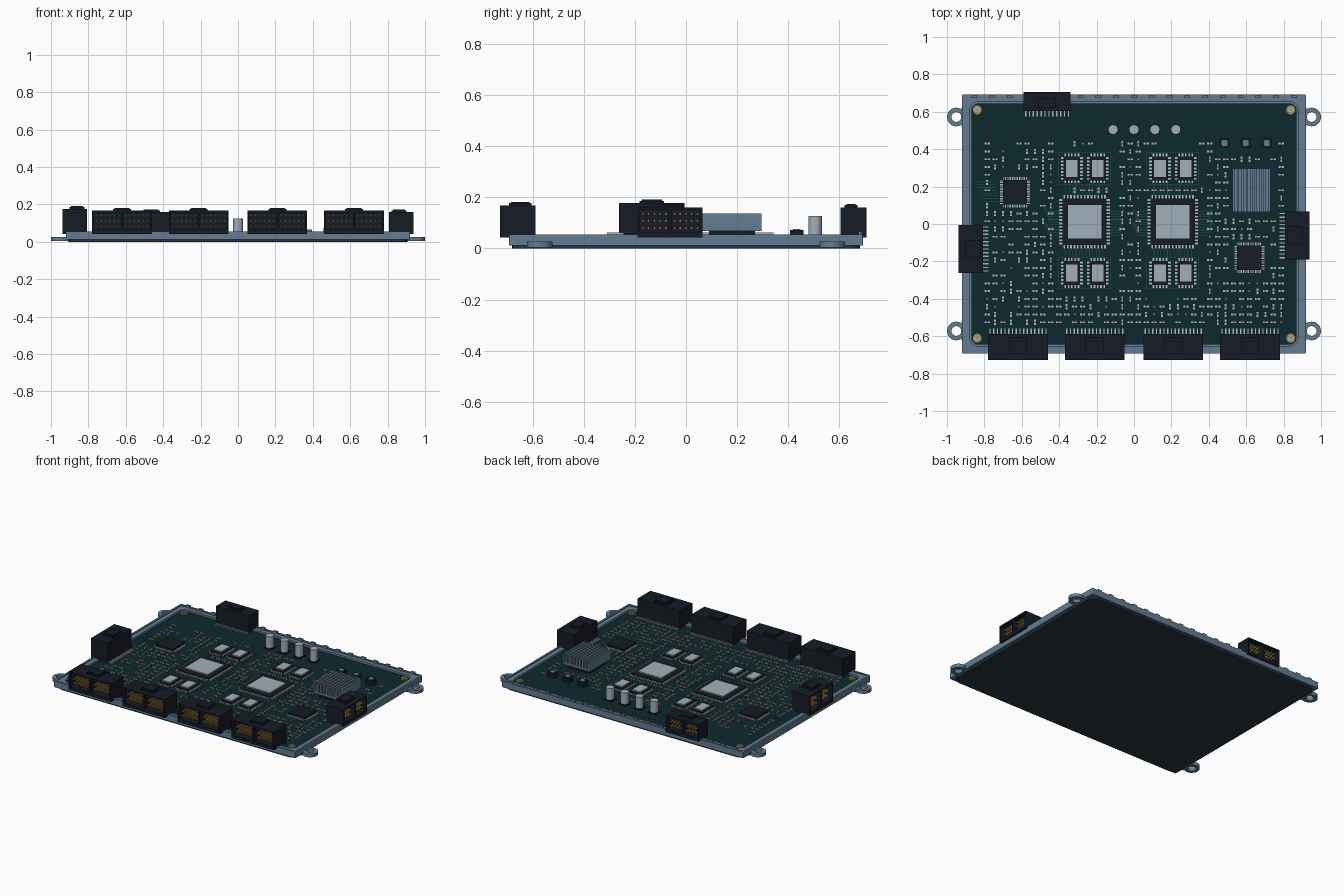
import bpy, bmesh, math, random
from mathutils import Matrix, Vector

if "Cube" in bpy.data.objects:
    bpy.data.objects.remove(bpy.data.objects["Cube"])

random.seed(7)
TOP = 0.040  # upper face of the circuit board


def mat(name, rgb):
    m = bpy.data.materials.new(name)
    m.diffuse_color = [(c / 255) ** 2.2 for c in rgb] + [1]
    m.use_nodes = True
    m.node_tree.nodes["Principled BSDF"].inputs["Base Color"].default_value = m.diffuse_color
    return m


STEEL = mat("blue_steel", (98, 124, 145))
BASE = mat("dark_base", (44, 56, 64))
BOARD = mat("board_green", (20, 45, 49))
TRACE = mat("trace_green", (38, 82, 84))
BLACK = mat("black_plastic", (28, 33, 42))
SILVER = mat("silver", (160, 174, 186))
TIN = mat("tin", (178, 188, 190))
GOLD = mat("gold", (176, 138, 70))
COPPER = mat("copper_brown", (130, 88, 58))


def finish(bm, name, m):
    bmesh.ops.recalc_face_normals(bm, faces=bm.faces)
    me = bpy.data.meshes.new(name)
    bm.to_mesh(me)
    bm.free()
    me.materials.append(m)
    ob = bpy.data.objects.new(name, me)
    bpy.context.collection.objects.link(ob)
    return ob


def boxes(name, items, m, M=Matrix()):
    """One object from boxes given as (x0, x1, y0, y1, z0, z1)."""
    bm = bmesh.new()
    for x0, x1, y0, y1, z0, z1 in items:
        T = Matrix.Translation(((x0 + x1) / 2, (y0 + y1) / 2, (z0 + z1) / 2))
        S = Matrix.Diagonal((x1 - x0, y1 - y0, z1 - z0, 1))
        bmesh.ops.create_cube(bm, size=1, matrix=M @ T @ S)
    return finish(bm, name, m)


def cbox(x, y, w, d, z0, z1):
    return (x - w / 2, x + w / 2, y - d / 2, y + d / 2, z0, z1)


def outline(w, d, r, n=6):
    pts = []
    for k, (sx, sy) in enumerate([(1, 1), (-1, 1), (-1, -1), (1, -1)]):
        for i in range(n + 1):
            a = math.pi / 2 * (k + i / n)
            pts.append((sx * (w / 2 - r) + r * math.cos(a), sy * (d / 2 - r) + r * math.sin(a)))
    return pts


def plate(name, size, z0, z1, m, hole=None, at=(0, 0)):
    """Rounded rectangle (width, depth, radius), optionally with a rounded hole."""
    bm = bmesh.new()
    loop = lambda s, z: [bm.verts.new((x + at[0], y + at[1], z)) for x, y in outline(*s)]
    lo, hi = loop(size, z0), loop(size, z1)
    n = len(lo)
    rings = [lo, hi]
    if hole:
        rings += [loop(hole, z1), loop(hole, z0), lo]
    else:
        bm.faces.new(lo)
        bm.faces.new(hi)
    for a, b in zip(rings, rings[1:]):
        for i in range(n):
            j = (i + 1) % n
            bm.faces.new((a[i], a[j], b[j], b[i]))
    return finish(bm, name, m)


def smooth(ob):
    for p in ob.data.polygons:
        p.use_smooth = abs(p.normal.z) < 0.5
    for e in ob.data.edges:
        a, b = (ob.data.vertices[i].co.z for i in e.vertices)
        e.use_edge_sharp = abs(a - b) < 1e-5


# Housing: base plate, square outer rim, rounded inner ledge, circuit board
plate("base_plate", (1.81, 1.36, 0.05), 0, 0.018, BASE)
plate("tray_floor", (1.835, 1.38, 0.008), 0.014, 0.024, STEEL)
plate("tray_rim", (1.84, 1.385, 0.006), 0.012, 0.055, STEEL, (1.815, 1.36, 0.015))
plate("inner_ledge", (1.82, 1.365, 0.015), 0.02, 0.049, STEEL, (1.755, 1.305, 0.045))
plate("circuit_board", (1.74, 1.29, 0.04), 0.022, TOP, BOARD)
boxes("rim_tabs", [cbox(-0.855 + i * 0.095, 0.682, 0.03, 0.014, 0.05, 0.066)
                   for i in range(19) if not 3 <= i <= 5], STEEL)

# Mounting ears and board screws
for sx in (-1, 1):
    for sy in (-1, 1):
        ey = 0.572 * sy
        smooth(plate("mounting_ear", (0.1, 0.1, 0.05), 0.004, 0.027, STEEL,
                     (0.052, 0.052, 0.026), (0.95 * sx, ey)))
        boxes("ear_web", [cbox(0.909 * sx, ey, 0.025, 0.1, 0.004, 0.027)], STEEL)
        at = (0.838 * sx, 0.61 * sy)
        smooth(plate("screw_washer", (0.048, 0.048, 0.024), TOP, TOP + 0.005, GOLD, at=at))
        smooth(plate("screw_head", (0.03, 0.03, 0.015), TOP, TOP + 0.012, SILVER,
                     (0.012, 0.012, 0.006), at))


# Connectors: built opening towards local -y, then turned into place
def connector(name, x, y, angle, w, d, top):
    M = Matrix.Translation((x, y, 0)) @ Matrix.Rotation(angle, 4, 'Z')
    h, f, b, t = w / 2, -d / 2, d / 2, 0.01
    z0 = TOP + 0.003
    walls = [(-h, h, f, b, z0, z0 + 0.022), (-h, h, f, b, top - t, top), (-h, h, b - 0.045, b, z0, top),
             (-h, -h + t, f, b, z0, top), (h - t, h, f, b, z0, top), (-0.006, 0.006, f, b, z0, top),
             (-0.048, 0.048, f + 0.035, b - 0.015, top, top + 0.009),
             (-0.04, 0.04, f + 0.043, b - 0.023, top, top + 0.014)]
    boxes(name + "_shell", walls, BLACK, M)
    n = max(3, round(w / 0.05))
    pins = []
    for s in (-1, 1):
        for i in range(n):
            px = s * (0.006 + (i + 0.5) * (h - 0.016) / n)
            for k in range(3):
                pz = z0 + 0.022 + (top - t - z0 - 0.022) * (k + 0.5) / 3
                pins.append((px - 0.004, px + 0.004, f + 0.022, b - 0.04, pz - 0.005, pz + 0.005))
    boxes(name + "_pins", pins, GOLD, M)
    m = round(w / 0.02)
    leads = [cbox((i + 0.5) * w / m - h, b + 0.014, 0.007, 0.03, TOP, TOP + 0.008) for i in range(m)]
    boxes(name + "_leads", leads, TIN, M)


for x in (-0.62, -0.21, 0.21, 0.62):
    connector("front_connector", x, -0.658, 0, 0.32, 0.138, 0.168)
connector("back_connector", -0.465, 0.655, math.pi, 0.25, 0.102, 0.160)
connector("left_connector", -0.872, -0.134, -math.pi / 2, 0.255, 0.13, 0.177)
connector("right_connector", 0.872, -0.062, math.pi / 2, 0.255, 0.13, 0.160)

keep = []  # areas kept free of small parts


def edge_parts(x, y, w, d, n, m, long, wide, z1):
    """Small blocks lined up on all four sides of a chip."""
    out = []
    for s in (-1, 1):
        out += [cbox(x + ((i + 0.5) / n - 0.5) * w, y + s * (d + long) / 2, wide, long, TOP, z1) for i in range(n)]
        out += [cbox(x + s * (w + long) / 2, y + ((i + 0.5) / m - 0.5) * d, long, wide, TOP, z1) for i in range(m)]
    return out


# Processors and memory chips with metal lids
def lidded(name, x, y, body, lid, n, m, long):
    bw, bd = body
    boxes(name + "_body", [cbox(x, y, bw, bd, TOP, 0.054)], BLACK)
    boxes(name + "_lid", [cbox(x, y, *lid, 0.054, 0.062)], SILVER)
    boxes(name + "_edge_parts", edge_parts(x, y, bw, bd, n, m, long, 0.009, TOP + 0.008), TIN)
    keep.append((x, y, bw / 2 + 0.05, bd / 2 + 0.04))


for cx in (-0.264, 0.207):
    lidded("processor", cx, 0.012, (0.236, 0.25), (0.178, 0.178), 13, 14, 0.018)
    for dx in (-0.068, 0.07):
        for my in (0.297, -0.262):
            lidded("memory_chip", cx + dx, my, (0.088, 0.13), (0.062, 0.092), 5, 7, 0.014)

# Flat leaded chips
for x, y in ((-0.636, 0.17), (0.617, -0.18)):
    boxes("leaded_chip_body", [cbox(x, y, 0.13, 0.13, TOP + 0.003, 0.06)], BLACK)
    boxes("leaded_chip_leads", edge_parts(x, y, 0.13, 0.13, 14, 14, 0.016, 0.005, TOP + 0.006), TIN)
    keep.append((x, y, 0.11, 0.11))

# Finned heat sink over its chip
hx, hy = 0.628, 0.18
boxes("heat_sink_chip", [cbox(hx, hy, 0.16, 0.18, TOP, 0.068)], BLACK)
fins = [cbox(hx - 0.096 + i * 0.024, hy, 0.013, 0.231, 0.08, 0.137) for i in range(9)]
boxes("heat_sink", [cbox(hx, hy, 0.205, 0.231, 0.068, 0.082)] + fins, STEEL)
keep.append((hx, hy, 0.13, 0.14))

# Capacitor cans and power inductors
for x in (-0.112, 0, 0.112, 0.224):
    smooth(plate("capacitor_can", (0.052, 0.052, 0.026), TOP + 0.006, 0.126, SILVER, at=(x, 0.505)))
    boxes("capacitor_foot", [cbox(x, 0.505, 0.056, 0.056, TOP, TOP + 0.008)], BLACK)
for x in (0.484, 0.597, 0.71):
    plate("inductor_body", (0.054, 0.054, 0.01), TOP, 0.073, BLACK, at=(x, 0.433))
    plate("inductor_cap", (0.03, 0.03, 0.006), 0.073, 0.076, STEEL, at=(x, 0.433))
keep += [(0.056, 0.505, 0.23, 0.05), (0.597, 0.433, 0.16, 0.045),
         (-0.872, -0.134, 0.12, 0.14), (0.872, -0.062, 0.12, 0.14)]

# Gold pin strip near the back edge
boxes("pin_strip", [cbox(-0.18 + i * 0.02, 0.615, 0.007, 0.007, TOP, TOP + 0.012) for i in range(19)], GOLD)

# Fine traces: outlines round the memory pairs and stepped runs beside the processors
lines = []
zt = (TOP, TOP + 0.0012)
for cx in (-0.264, 0.207):
    for my in (0.297, -0.262):
        for s in (-1, 1):
            lines += [cbox(cx, my + s * 0.085, 0.28, 0.003, *zt), cbox(cx + s * 0.14, my, 0.003, 0.17, *zt)]
    for i in range(12):
        x = cx - 0.1 + i * 0.018
        lines += [cbox(x, 0.185, 0.003, 0.06, *zt), cbox(x, -0.155, 0.003, 0.05, *zt)]
    for s in (-1, 1):
        for i in range(10):
            y, k = -0.06 + i * 0.014, 0.05 + 0.006 * (i % 5)
            lines += [cbox(cx + s * (0.135 + k / 2), y, k, 0.003, *zt),
                      cbox(cx + s * (0.135 + k), y + 0.01, 0.003, 0.022, *zt)]
for i in range(8):
    lines.append(cbox(-0.77 - 0.004 * i, 0.12 + i * 0.015, 0.1, 0.003, *zt))
boxes("board_traces", lines, TRACE)

# Rows of tiny two-ended parts and vias over the free areas
ends, bodies, vias = [], [], []
for i in range(38):
    for j in range(24):
        x, y = -0.785 + i * 0.0425, -0.525 + j * 0.0415
        if any(abs(x - a) < w and abs(y - b) < d for a, b, w, d in keep):
            continue
        if random.random() > (0.8 if abs(y) < 0.42 or y < 0 else 0.55):
            continue
        if random.random() < 0.1:
            vias.append(cbox(x, y, 0.008, 0.008, TOP, TOP + 0.002))
            continue
        turn = random.random() < 0.35
        for s in (-1, 1):
            dx, dy = (0, s * 0.009) if turn else (s * 0.009, 0)
            ends.append(cbox(x + dx, y + dy, 0.010, 0.010, TOP, TOP + 0.008))
        bodies.append(cbox(x, y, *((0.009, 0.012) if turn else (0.012, 0.009)), TOP, TOP + 0.007))
boxes("small_part_ends", ends, TIN)
boxes("small_part_bodies", bodies, COPPER)
boxes("board_vias", vias, GOLD)
